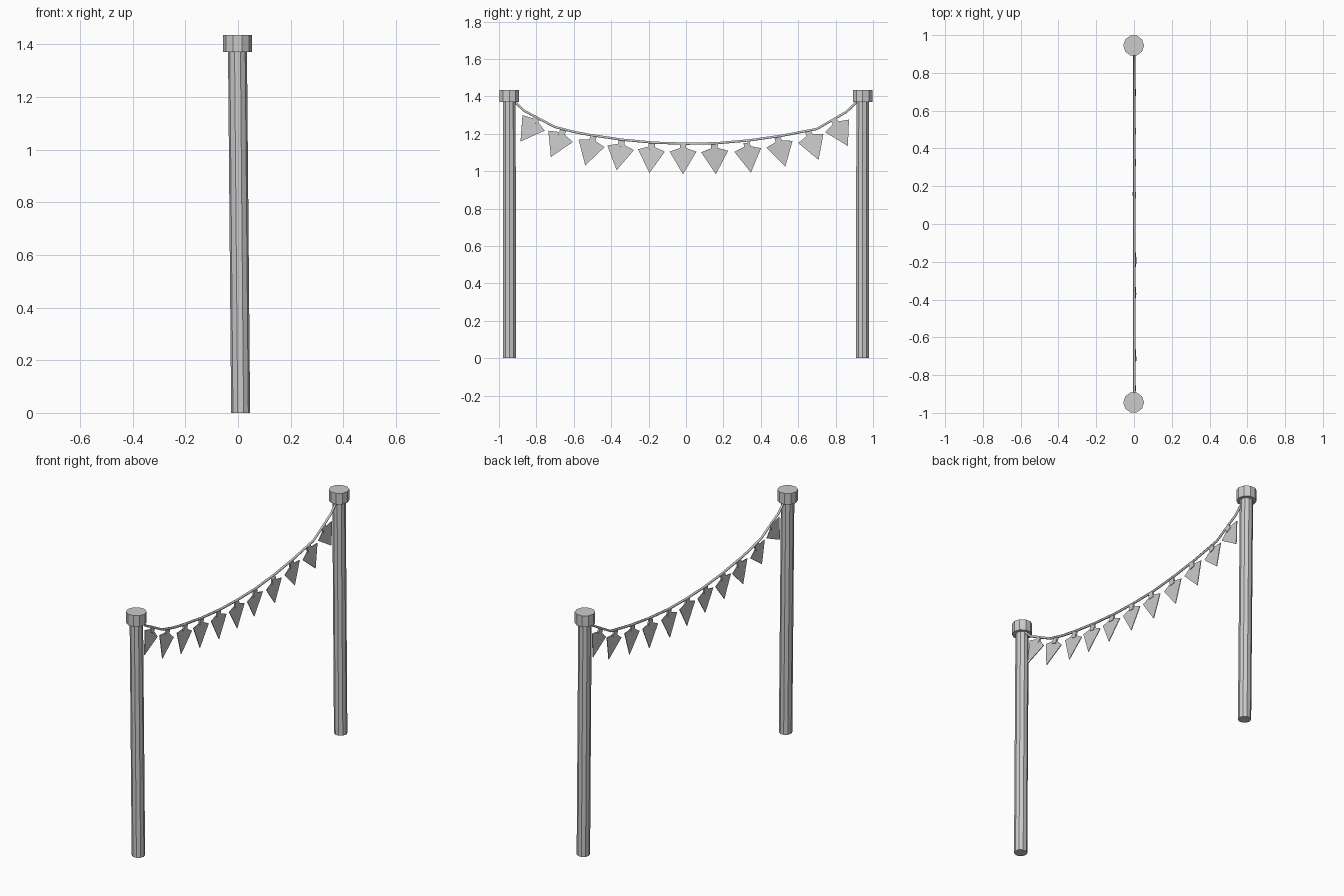
import bpy, bmesh, math, random
from mathutils import Vector, Matrix

if "Cube" in bpy.data.objects:
    bpy.data.objects.remove(bpy.data.objects["Cube"])

random.seed(4)


def finish(bm, name):
    bmesh.ops.recalc_face_normals(bm, faces=bm.faces[:])
    me = bpy.data.meshes.new(name)
    bm.to_mesh(me)
    bm.free()
    ob = bpy.data.objects.new(name, me)
    bpy.context.collection.objects.link(ob)
    return ob


def prism(name, base, top, r, sides=10):
    # upright prism whose top may be shifted sideways
    bm = bmesh.new()
    rings = []
    for c in (base, top):
        rings.append([bm.verts.new((c[0] + r * math.cos(2 * math.pi * i / sides),
                                    c[1] + r * math.sin(2 * math.pi * i / sides), c[2]))
                      for i in range(sides)])
    for i in range(sides):
        j = (i + 1) % sides
        bm.faces.new((rings[0][i], rings[0][j], rings[1][j], rings[1][i]))
    bm.faces.new(rings[0])
    bm.faces.new(rings[1])
    return finish(bm, name)


# Slightly leaning posts with caps
for side, s in (("left", -1), ("right", 1)):
    prism(f"{side}_post", (0.01, s * 0.943, 0), (-0.002, s * 0.945, 1.38), 0.036)
    prism(f"{side}_post_cap", (-0.002, s * 0.945, 1.37), (-0.002, s * 0.945, 1.435), 0.055)

# Sagging rope
path = [(-0.93, 1.39), (-0.90, 1.355), (-0.864, 1.322), (-0.703, 1.237), (-0.60, 1.21),
        (-0.516, 1.194), (-0.34, 1.168), (-0.168, 1.152), (0, 1.147), (0.16, 1.149),
        (0.34, 1.165), (0.516, 1.19), (0.70, 1.226), (0.858, 1.317), (0.90, 1.358), (0.93, 1.39)]
cu = bpy.data.curves.new("rope", 'CURVE')
cu.dimensions = '3D'
cu.bevel_depth = 0.007
cu.bevel_resolution = 1
cu.use_fill_caps = True
sp = cu.splines.new('POLY')
sp.points.add(len(path) - 1)
for p, (y, z) in zip(sp.points, path):
    p.co = (0.002, y, z, 1)
bpy.context.collection.objects.link(bpy.data.objects.new("rope", cu))

# Kite-shaped pennants hanging square to the rope: y, z, tilt in degrees
flags = [(-0.815, 1.258, -35), (-0.671, 1.186, -25), (-0.505, 1.148, -16),
         (-0.35, 1.125, -10), (-0.185, 1.111, -5), (-0.016, 1.105, 0),
         (0.153, 1.105, 3), (0.33, 1.113, 8), (0.50, 1.143, 15),
         (0.667, 1.175, 20), (0.808, 1.242, 28)]
outline = [(-0.072, 0), (0, 0.024), (0.072, 0), (0, -0.122)]
for n, (y, z, a) in enumerate(flags, 1):
    mat = (Matrix.Translation((0.003, y, z)) @ Matrix.Rotation(math.radians(a), 4, 'X')
           @ Matrix.Rotation(math.radians(random.uniform(-5, 5)), 4, 'Y'))
    bm = bmesh.new()
    front = bm.faces.new([bm.verts.new((-0.002, u, v)) for u, v in outline])
    ext = bmesh.ops.extrude_face_region(bm, geom=[front], use_keep_orig=True)
    bmesh.ops.translate(bm, vec=(0.004, 0, 0),
                        verts=[g for g in ext["geom"] if isinstance(g, bmesh.types.BMVert)])
    bm.transform(mat)
    finish(bm, f"pennant_{n}")

    # Tab joining the pennant to the rope
    bm = bmesh.new()
    bmesh.ops.create_cube(bm, size=1)
    bm.transform(mat @ Matrix.Translation((0, 0, 0.022)) @ Matrix.Diagonal((0.010, 0.034, 0.034, 1)))
    finish(bm, f"pennant_tab_{n}")
